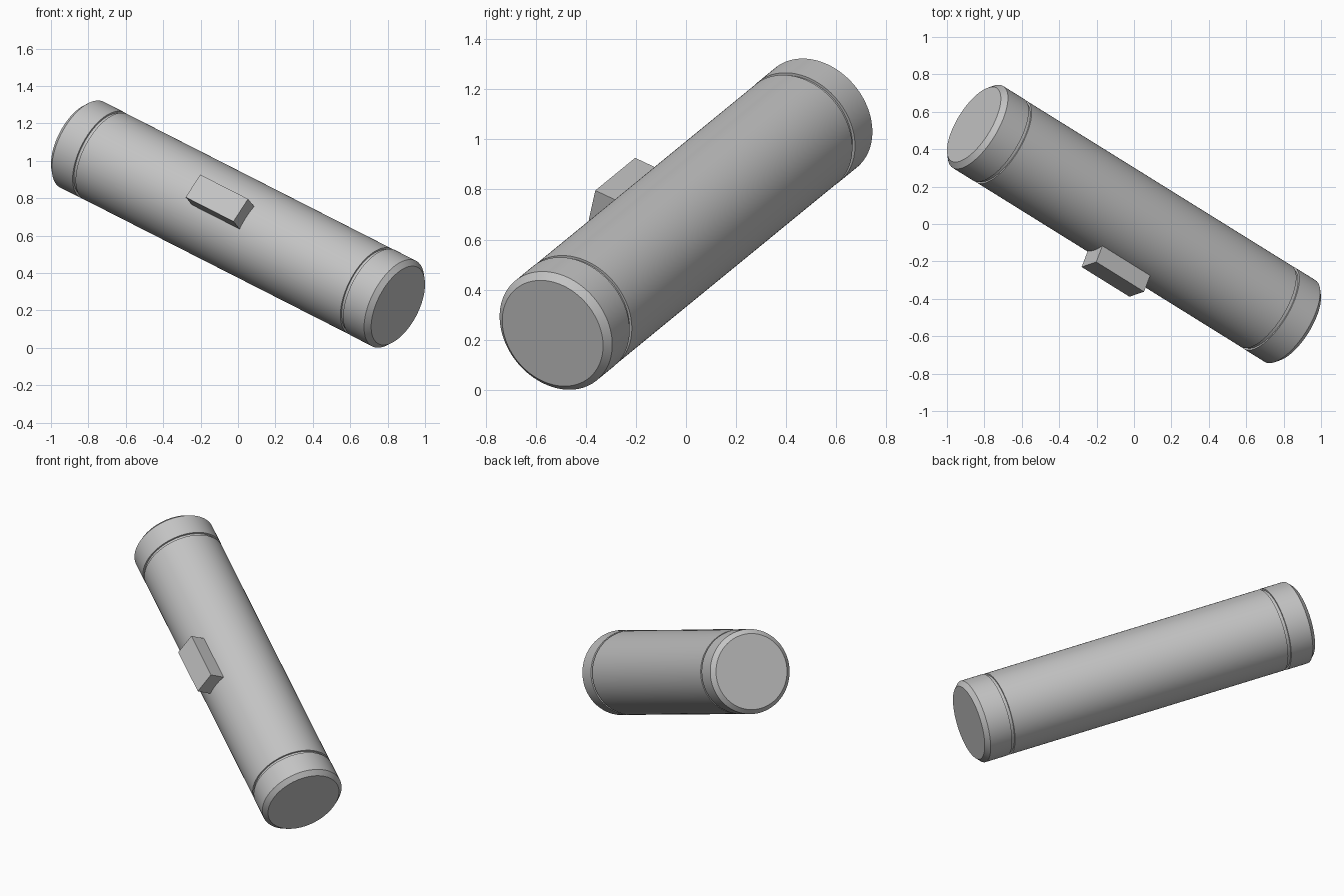
import bpy, bmesh, math
from mathutils import Vector, Matrix

cube = bpy.data.objects.get("Cube")
if cube:
    bpy.data.objects.remove(cube, do_unlink=True)

# One plain grey for the whole model
grey = bpy.data.materials.new("plain grey")
grey.use_nodes = True
colour = (0.55, 0.55, 0.55, 1)
grey.diffuse_color = colour
grey.node_tree.nodes["Principled BSDF"].inputs["Base Color"].default_value = colour

# Local frame: z runs along the tube, x points out through the block
axis = Vector((0.78, -0.485, -0.397)).normalized()
out = Vector((-0.328, -0.854, 0.403))
out = (out - axis * out.dot(axis)).normalized()
side = axis.cross(out)
frame = Matrix((out, side, axis)).transposed().to_4x4()
frame.translation = (0, 0, 0.6615)

R = 0.257        # collar radius
BODY = 0.256     # tube radius
NECK = 0.246     # groove floor radius
SEGMENTS = 96


def finish(name, bm):
    bmesh.ops.recalc_face_normals(bm, faces=bm.faces)
    mesh = bpy.data.meshes.new(name)
    bm.to_mesh(mesh)
    bm.free()
    mesh.materials.append(grey)
    obj = bpy.data.objects.new(name, mesh)
    bpy.context.collection.objects.link(obj)
    obj.matrix_world = frame
    return obj


def lathe(name, profile):
    """Revolve (radius, height) points around the tube axis."""
    bm = bmesh.new()
    verts = [bm.verts.new((r, 0, z)) for r, z in profile]
    edges = [bm.edges.new(pair) for pair in zip(verts, verts[1:])]
    bmesh.ops.spin(bm, geom=verts + edges, axis=(0, 0, 1), cent=(0, 0, 0),
                   angle=math.tau, steps=SEGMENTS, use_duplicate=False)
    bmesh.ops.remove_doubles(bm, verts=bm.verts, dist=0.0001)
    obj = finish(name, bm)
    bpy.ops.object.select_all(action='DESELECT')
    obj.select_set(True)
    bpy.context.view_layer.objects.active = obj
    bpy.ops.object.shade_smooth_by_angle(angle=math.radians(30))
    return obj


# Main tube, with a narrow neck reaching into both collars
half = [(BODY, 0.908), (NECK, 0.908), (NECK, 0.94), (0, 0.94)]
lathe("tube_body", [(r, -z) for r, z in reversed(half)] + half)

# Chamfered end collars
collar = [(0, 0.928), (R, 0.928), (R, 1.071), (0.23, 1.098), (0, 1.098)]
for name, s in (("lower_collar", 1), ("upper_collar", -1)):
    lathe(name, [(r, s * z) for r, z in collar])

# Block standing out of the side of the tube
bm = bmesh.new()
bmesh.ops.create_cube(bm, size=1)
bmesh.ops.scale(bm, vec=(0.196, 0.146, 0.328), verts=bm.verts)
bmesh.ops.translate(bm, vec=(0.248, 0, 0), verts=bm.verts)
finish("side_block", bm)
